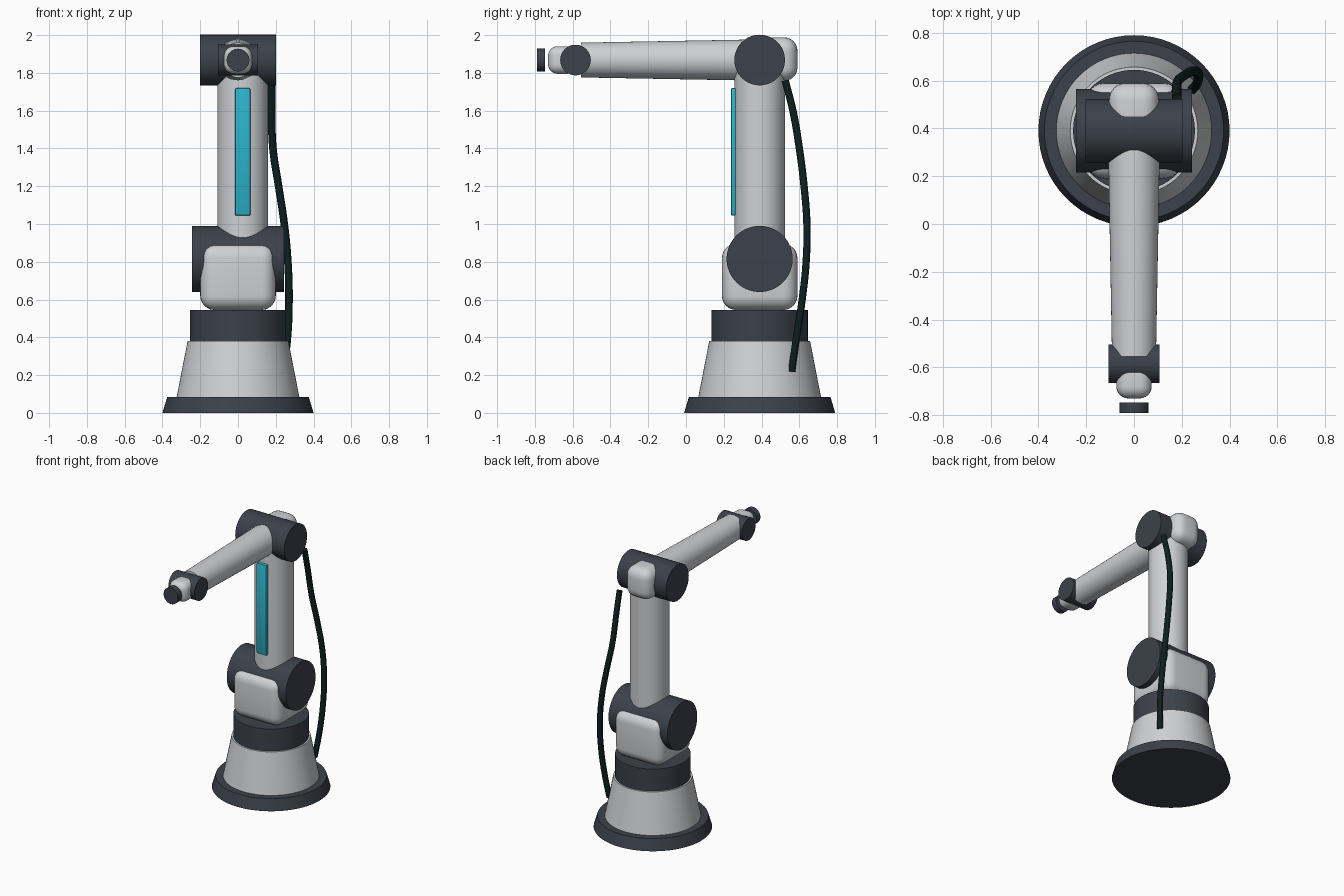
import bpy, math

if "Cube" in bpy.data.objects:
    bpy.data.objects.remove(bpy.data.objects["Cube"])

def mat(name, rgb):
    m = bpy.data.materials.new(name)
    m.diffuse_color = (*rgb, 1)
    m.use_nodes = True
    m.node_tree.nodes["Principled BSDF"].inputs["Base Color"].default_value = m.diffuse_color
    return m

LIGHT = mat("light grey", (0.62, 0.635, 0.66))
DARK = mat("dark slate", (0.045, 0.053, 0.070))
CYAN = mat("cyan", (0.026, 0.46, 0.61))
CABLE = mat("cable black", (0.004, 0.014, 0.014))

Y0 = 0.39    # column axis
ZA = 1.868   # forearm axis height
XA = 0.025   # upper arm offset

def finish(name, m):
    ob = bpy.context.object
    ob.name = name
    ob.data.materials.append(m)
    bpy.ops.object.shade_smooth_by_angle(angle=math.radians(35))
    return ob

def cyl(name, m, loc, r1, length, axis="Z", r2=None, n=64):
    """Cylinder or cone centred at loc; r1 is at the low end (high end for Y)."""
    rot = {"X": (0, math.pi / 2, 0), "Y": (math.pi / 2, 0, 0), "Z": (0, 0, 0)}[axis]
    bpy.ops.mesh.primitive_cone_add(vertices=n, radius1=r1, radius2=r1 if r2 is None else r2,
                                    depth=length, location=loc, rotation=rot)
    return finish(name, m)

def rbox(name, m, loc, size, bevel, seg=6):
    """Box with rounded edges."""
    bpy.ops.mesh.primitive_cube_add(size=1, location=loc)
    ob = bpy.context.object
    ob.scale = size
    bpy.ops.object.transform_apply(location=False, rotation=False, scale=True)
    mod = ob.modifiers.new("round", "BEVEL")
    mod.width = bevel
    mod.segments = seg
    bpy.ops.object.modifier_apply(modifier=mod.name)
    return finish(name, m)

# Base and turntable
cyl("base_plate", DARK, (0, Y0, 0.0415), 0.40, 0.083, r2=0.375)
cyl("base_cone", LIGHT, (0, Y0, 0.2315), 0.325, 0.297, r2=0.267)
cyl("turntable", DARK, (0, Y0, 0.4625), 0.255, 0.165)

# Shoulder
rbox("shoulder_block", LIGHT, (0, Y0, 0.72), (0.40, 0.40, 0.35), 0.075)
cyl("shoulder_joint", DARK, (0, Y0, 0.815), 0.175, 0.486, "X")

# Upper arm with accent strip
cyl("upper_arm", LIGHT, (XA, Y0, 1.33), 0.134, 0.96)
rbox("accent_strip", CYAN, (XA, 0.252, 1.382), (0.084, 0.03, 0.676), 0.01, 2)

# Elbow
cyl("elbow_joint", DARK, (0, Y0, ZA), 0.134, 0.404, "X")
rbox("elbow_housing", LIGHT, (0, 0.47, 1.873), (0.21, 0.24, 0.23), 0.07)

# Forearm, tapering towards the wrist
cyl("forearm", LIGHT, (0, -0.1225, ZA), 0.108, 0.865, "Y", r2=0.092)
bpy.context.object.location.y = -0.1225

# Wrist, hand and tool flange
cyl("wrist_joint", DARK, (0, -0.585, ZA), 0.081, 0.214, "X", n=48)
rbox("hand", LIGHT, (0, -0.655, ZA), (0.148, 0.15, 0.146), 0.05)
cyl("tool_flange", DARK, (0, -0.768, ZA), 0.06, 0.044, "Y", n=48)

# Cable running from elbow to base
path = [(0.18, 0.525, 1.76), (0.178, 0.566, 1.6), (0.185, 0.60, 1.4), (0.215, 0.625, 1.2),
        (0.245, 0.64, 1.0), (0.264, 0.636, 0.8), (0.27, 0.615, 0.6), (0.262, 0.585, 0.4),
        (0.24, 0.56, 0.22)]
cu = bpy.data.curves.new("cable", "CURVE")
cu.dimensions = "3D"
cu.bevel_depth = 0.02
cu.bevel_resolution = 3
cu.resolution_u = 6
cu.use_fill_caps = True
sp = cu.splines.new("BEZIER")
sp.bezier_points.add(len(path) - 1)
for p, co in zip(sp.bezier_points, path):
    p.co = co
    p.handle_left_type = p.handle_right_type = "AUTO"
cu.materials.append(CABLE)
cable = bpy.data.objects.new("cable", cu)
bpy.context.collection.objects.link(cable)
